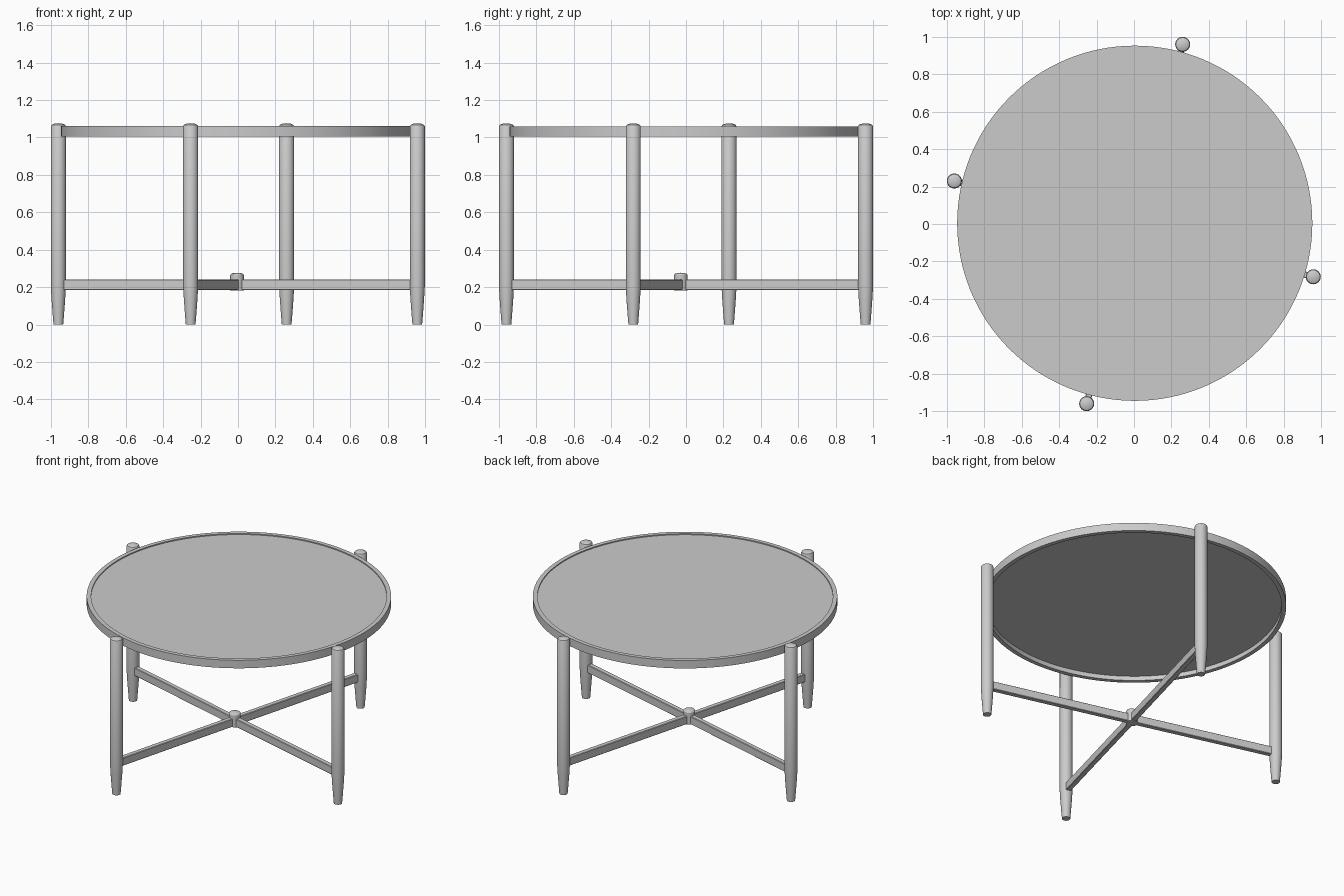
import bpy, bmesh, math
from mathutils import Vector, Matrix

if "Cube" in bpy.data.objects:
    bpy.data.objects.remove(bpy.data.objects["Cube"])

grey = bpy.data.materials.new("plain_grey")
grey.use_nodes = True
grey.diffuse_color = (0.6, 0.6, 0.6, 1)
grey.node_tree.nodes["Principled BSDF"].inputs["Base Color"].default_value = (0.6, 0.6, 0.6, 1)


def finish(name, bm, location):
    bmesh.ops.remove_doubles(bm, verts=bm.verts, dist=1e-5)
    bmesh.ops.recalc_face_normals(bm, faces=bm.faces)
    mesh = bpy.data.meshes.new(name)
    bm.to_mesh(mesh)
    bm.free()
    mesh.materials.append(grey)
    obj = bpy.data.objects.new(name, mesh)
    obj.location = location
    bpy.context.collection.objects.link(obj)
    bpy.ops.object.select_all(action="DESELECT")
    obj.select_set(True)
    bpy.context.view_layer.objects.active = obj
    bpy.ops.object.shade_smooth_by_angle(angle=math.radians(30))
    return obj


def turned(name, profile, location, steps=32, closed=False):
    """Spin a (radius, height) profile around the vertical axis."""
    bm = bmesh.new()
    verts = [bm.verts.new((r, 0, z)) for r, z in profile]
    edges = [bm.edges.new(pair) for pair in zip(verts, verts[1:])]
    if closed:
        edges.append(bm.edges.new((verts[-1], verts[0])))
    bmesh.ops.spin(bm, geom=verts + edges, cent=(0, 0, 0), axis=(0, 0, 1),
                   angle=math.tau, steps=steps)
    return finish(name, bm, location)


def bar(name, start, end, width, height):
    """Straight square-edged rail between two points."""
    span = end - start
    bm = bmesh.new()
    bmesh.ops.create_cube(bm, size=1)
    bmesh.ops.scale(bm, vec=(span.length, width, height), verts=bm.verts)
    bmesh.ops.bevel(bm, geom=bm.edges[:], offset=0.003, segments=1, affect="EDGES")
    bmesh.ops.rotate(bm, cent=(0, 0, 0), verts=bm.verts,
                     matrix=Matrix.Rotation(math.atan2(span.y, span.x), 3, "Z"))
    return finish(name, bm, (start + end) / 2)


# Round tabletop: open rim with a slightly sunken panel
turned("tabletop_rim", [(0.921, 1.005), (0.949, 1.005), (0.949, 1.06), (0.921, 1.06)],
       (0.004, 0.004, 0), steps=128, closed=True)
turned("tabletop_panel", [(0, 1.035), (0.922, 1.035), (0.922, 1.053), (0, 1.053)],
       (0.004, 0.004, 0), steps=128)

# Tapered legs with softly domed tops, and rails meeting at the hub
LEG = [(0, 0), (0.026, 0), (0.03, 0.05), (0.036, 0.13), (0.04, 0.2), (0.04, 1.06),
       (0.036, 1.067), (0.024, 1.073), (0, 1.076)]
hub = Vector((-0.005, -0.028, 0.2125))
feet = {"front": (-0.253, -0.96), "left": (0.958, -0.282),
        "back": (0.26, 0.96), "right": (-0.96, 0.23)}
for side, (x, y) in feet.items():
    turned(side + "_leg", LEG, (x, y, 0))
    bar(side + "_rail", hub, Vector((x, y, hub.z)), 0.034, 0.055)

# Central hub
turned("hub", [(0, 0.183), (0.037, 0.183), (0.037, 0.264), (0.033, 0.27),
               (0.022, 0.275), (0, 0.277)], (hub.x, hub.y, 0))
